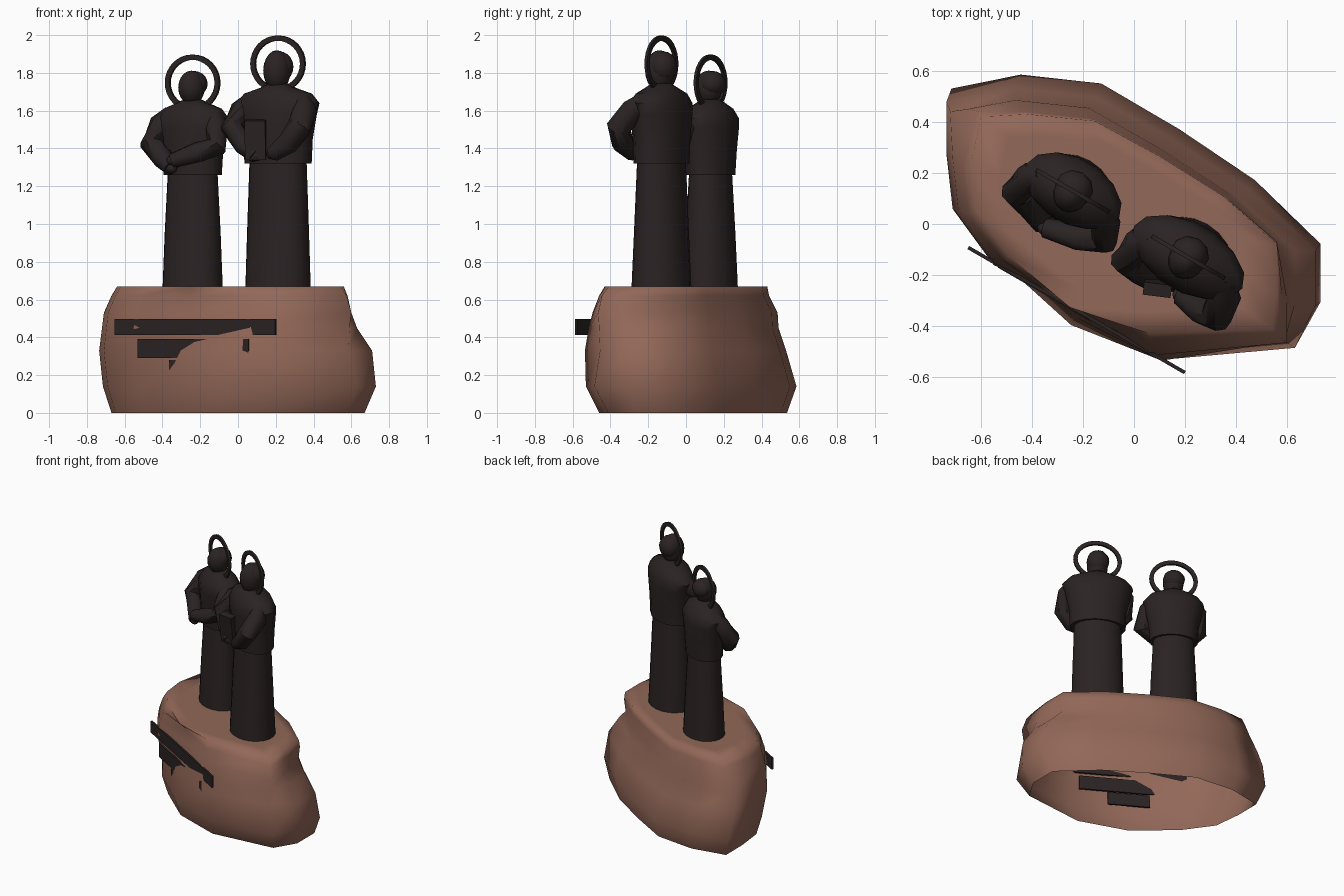
import bpy, bmesh, math
from mathutils import Vector, Matrix

if "Cube" in bpy.data.objects:
    bpy.data.objects.remove(bpy.data.objects["Cube"])

YAW = math.radians(-30)


def material(name, rgb):
    m = bpy.data.materials.new(name)
    m.diffuse_color = (*rgb, 1)
    m.use_nodes = True
    m.node_tree.nodes["Principled BSDF"].inputs["Base Color"].default_value = m.diffuse_color
    return m


STONE = material("brown stone", (0.29, 0.138, 0.098))
BRONZE = material("dark bronze", (0.024, 0.0165, 0.0165))


def finish(name, bm, mat, frame=Matrix(), angle=40):
    bmesh.ops.recalc_face_normals(bm, faces=bm.faces)
    me = bpy.data.meshes.new(name)
    bm.to_mesh(me)
    bm.free()
    me.materials.append(mat)
    ob = bpy.data.objects.new(name, me)
    bpy.context.collection.objects.link(ob)
    ob.matrix_world = frame
    bpy.ops.object.select_all(action='DESELECT')
    ob.select_set(True)
    bpy.context.view_layer.objects.active = ob
    bpy.ops.object.shade_smooth_by_angle(angle=math.radians(angle))
    return ob


def loft(bm, rings, top=True, bottom=True):
    loops = [[bm.verts.new(p) for p in ring] for ring in rings]
    n = len(loops[0])
    for lo, hi in zip(loops, loops[1:]):
        for i in range(n):
            j = (i + 1) % n
            bm.faces.new((lo[i], lo[j], hi[j], hi[i]))
    if top:
        bm.faces.new(loops[-1])
    if bottom:
        bm.faces.new(loops[0][::-1])


def oval(a, b, z, n=20, y=0.0):
    return [(a * math.cos(t), y + b * math.sin(t), z)
            for t in (2 * math.pi * i / n for i in range(n))]


def limb(bm, points, radii, n=9):
    # tapered tube through a bent path
    pts = [Vector(p) for p in points]
    rings = []
    for i, p in enumerate(pts):
        d = (pts[min(i + 1, len(pts) - 1)] - pts[max(i - 1, 0)]).normalized()
        s = d.cross(Vector((0, 1, 0.3))).normalized()
        t = d.cross(s)
        rings.append([p + radii[i] * (math.cos(k) * s + math.sin(k) * t)
                      for k in (2 * math.pi * j / n for j in range(n))])
    loft(bm, rings)


def ball(bm, centre, size, seg=16):
    m = Matrix.Translation(centre) @ Matrix.Diagonal((*size, 1))
    bmesh.ops.create_uvsphere(bm, u_segments=seg, v_segments=10, radius=1, matrix=m)


def box(bm, centre, size, rot=Matrix()):
    m = Matrix.Translation(centre) @ rot @ Matrix.Diagonal((*size, 1))
    bmesh.ops.create_cube(bm, size=1, matrix=m)


# boulder base, open underneath: one outline fitted to each height
OUTLINE = [(-.735, .53), (-.735, .32), (-.71, .09), (-.55, -.14), (-.26, -.40),
           (.12, -.535), (.63, -.48), (.73, -.31), (.73, -.08), (.47, .17),
           (.17, .37), (-.14, .55), (-.46, .585)]
LEVELS = [(0, -.67, .67, -.46, .535), (.14, -.715, .73, -.53, .585),
          (.33, -.735, .71, -.535, .53), (.45, -.72, .63, -.515, .49),
          (.53, -.71, .60, -.495, .485), (.62, -.67, .58, -.46, .44),
          (.67, -.64, .56, -.43, .43)]
# chipped corners and the flattened wall behind the plaques: (level, point) -> x, y
CHIPS = {(2, 3): (-.535, -.11), (2, 4): (-.23, -.365), (3, 4): (-.23, -.315),
         (4, 4): (-.23, -.30), (5, 4): (-.23, -.28),
         (1, 6): (.63, -.485), (2, 6): (.585, -.455), (3, 6): (.59, -.46),
         (4, 6): (.60, -.465), (5, 6): (.575, -.445), (6, 6): (.54, -.41),
         (4, 0): (-.65, .45), (5, 0): (-.61, .44), (6, 0): (-.60, .42),
         (4, 8): (.555, -.08), (5, 8): (.56, -.07)}
rings = []
for k, (z, x0, x1, y0, y1) in enumerate(LEVELS):
    ring = []
    for i, (x, y) in enumerate(OUTLINE):
        fit = (x0 + (x + .735) / 1.465 * (x1 - x0), y0 + (y + .535) / 1.12 * (y1 - y0))
        ring.append((*CHIPS.get((k, i), fit), z))
    rings.append(ring)
# flat top gets an inner ring so the rim shades softly
rings.append([(x * .8 - .01, y * .8, .67) for x, y, z in rings[-1]])
bm = bmesh.new()
loft(bm, rings, bottom=False)
finish("boulder_base", bm, STONE, angle=89)

# plaques on the front wall, the lowest sunk behind it
turn = Matrix.Rotation(YAW, 4, 'Z')
for name, c, w, h in (("upper_plaque", (-.225, -.337, .455), .98, .085),
                      ("middle_plaque", (-.235, -.335, .34), .68, .10),
                      ("lower_plaque", (-.235, -.335, .235), .29, .09)):
    bm = bmesh.new()
    box(bm, (0, 0, 0), (w, .014, h))
    finish(name, bm, BRONZE, Matrix.Translation(c) @ turn)


def figure(tag, x, y, skirt, tunic, head, halo_z, arms):
    frame = Matrix.Translation((x, y, 0)) @ turn

    # long robe
    bm = bmesh.new()
    loft(bm, [oval(*r) for r in skirt])
    finish(tag + "_robe", bm, BRONZE, frame)

    # cape with wide shoulders
    bm = bmesh.new()
    loft(bm, [oval(*r, n=14) for r in tunic])
    finish(tag + "_cape", bm, BRONZE, frame)

    # sleeves and hands
    for side, (path, radii) in zip(("left", "right"), arms):
        bm = bmesh.new()
        limb(bm, path, radii)
        ball(bm, path[-1], (.034, .03, .028), 10)
        finish(tag + "_" + side + "_arm", bm, BRONZE, frame)

    # neck, head, hair
    hz, hw, hh = head
    bm = bmesh.new()
    loft(bm, [oval(.045, .045, hz - hh - .06, 12), oval(.042, .042, hz, 12)])
    ball(bm, (0, -.012, hz), (hw, hw + .006, hh))
    finish(tag + "_head", bm, BRONZE, frame)
    bm = bmesh.new()
    ball(bm, (0, .012, hz + .02), (hw + .006, hw, hh * .76), 10)
    finish(tag + "_hair", bm, BRONZE, frame)

    # halo ring
    bm = bmesh.new()
    n, rings = 32, []
    for i in range(n):
        t = 2 * math.pi * i / n
        rings.append([((.151 + r) * math.cos(t), d, halo_z + (.135 + r) * math.sin(t))
                      for r, d in ((.015, -.008), (.015, .008), (-.013, .008), (-.013, -.008))])
    loft(bm, rings + [rings[0]], top=False, bottom=False)
    bmesh.ops.remove_doubles(bm, verts=bm.verts, dist=1e-5)
    finish(tag + "_halo", bm, BRONZE, frame)
    return frame


# shorter figure
figure("short_figure", -.24, .13,
       [(.168, .136, .66), (.157, .122, .95), (.139, .102, 1.30)],
       [(.165, .118, 1.26), (.172, .125, 1.38), (.20, .13, 1.51), (.21, .125, 1.56),
        (.17, .10, 1.61), (.09, .075, 1.64), (.045, .045, 1.66)],
       (1.722, .07, .09), 1.747,
       [([(-.13, 0, 1.585), (-.17, -.04, 1.53), (-.185, -.11, 1.42), (-.11, -.13, 1.35),
          (-.03, -.175, 1.295)], (.045, .062, .065, .058, .04)),
        ([(.13, 0, 1.585), (.17, -.04, 1.52), (.20, -.10, 1.41), (.11, -.145, 1.38),
          (-.02, -.18, 1.335)], (.045, .06, .06, .055, .04))])

# taller figure
tall = figure("tall_figure", .212, -.13,
              [(.182, .15, .66), (.174, .135, .95), (.161, .115, 1.36)],
              [(.192, .13, 1.32), (.198, .135, 1.45), (.225, .138, 1.58), (.245, .13, 1.64),
               (.20, .11, 1.69), (.10, .085, 1.72), (.05, .05, 1.745)],
              (1.812, .072, .108), 1.848,
              [([(-.15, 0, 1.665), (-.195, -.05, 1.60), (-.205, -.13, 1.51), (-.13, -.14, 1.42),
                 (-.05, -.15, 1.36)], (.045, .062, .062, .055, .04)),
               ([(.15, 0, 1.665), (.20, -.06, 1.60), (.21, -.14, 1.51), (.15, -.15, 1.43),
                 (.05, -.145, 1.37)], (.045, .065, .066, .06, .04))])

# book held by the taller figure
bm = bmesh.new()
box(bm, (-.045, -.16, 1.445), (.11, .05, .21),
    Matrix.Rotation(.4, 4, 'Z') @ Matrix.Rotation(.12, 4, 'X'))
finish("held_book", bm, BRONZE, tall)
